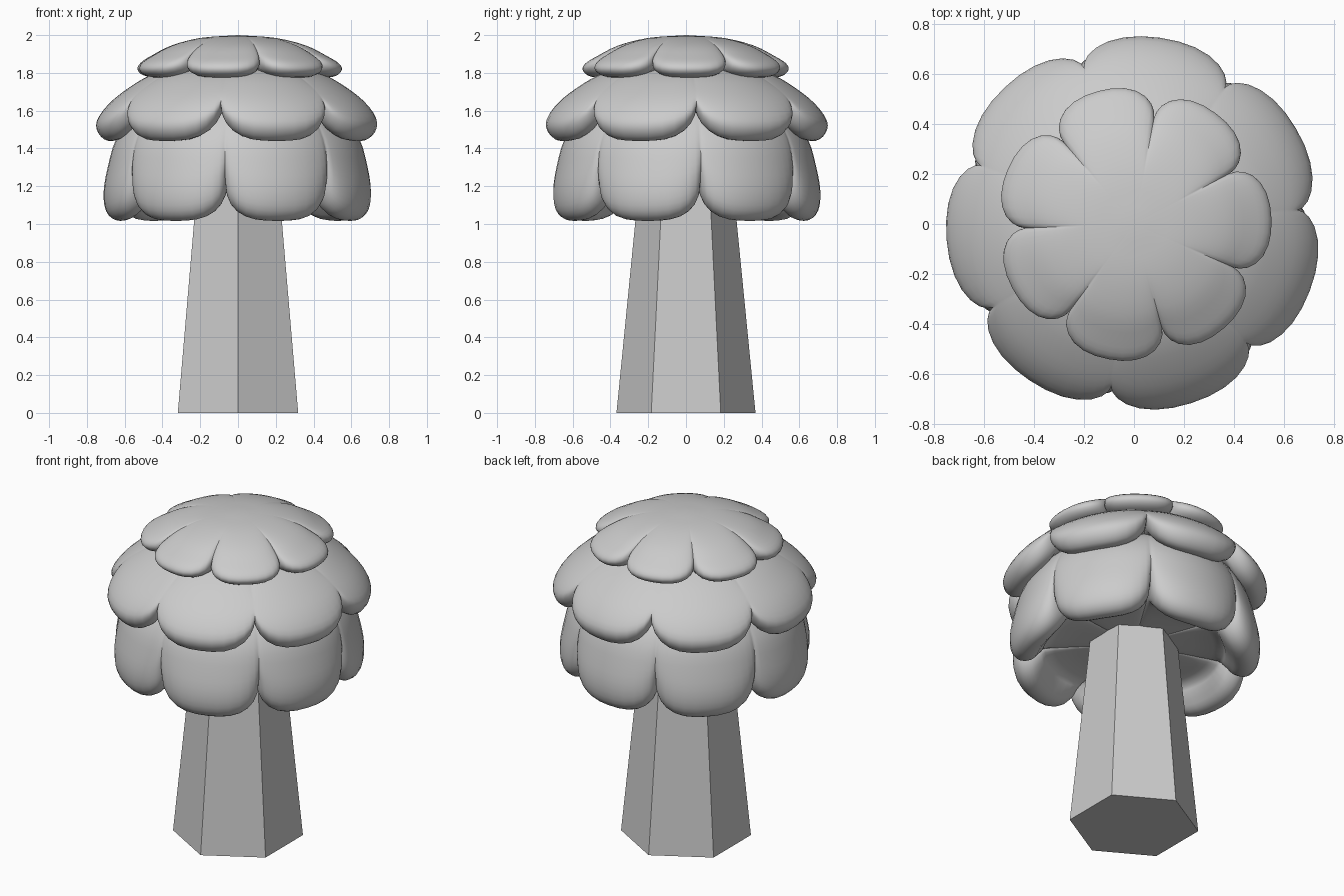
import bpy, bmesh, math
from mathutils import Vector

if "Cube" in bpy.data.objects:
    bpy.data.objects.remove(bpy.data.objects["Cube"])

LOBES = 7
STEPS = 14   # columns per lobe


def catmull(pts, n=3):
    """Smooth a coarse (radius, height) profile."""
    p = [Vector(q) for q in pts]
    p = [2 * p[0] - p[1]] + p + [2 * p[-1] - p[-2]]
    out = []
    for i in range(1, len(p) - 2):
        a, b, c, d = p[i - 1:i + 3]
        for k in range(n):
            t = k / n
            out.append(0.5 * (2 * b + (c - a) * t + (2 * a - 5 * b + 4 * c - d) * t * t
                              + (3 * b - a - 3 * c + d) * t ** 3))
    out.append(p[-2])
    return out


def skin(name, columns, angle):
    """Make a closed solid from vertical profiles, one (theta, profile) per column."""
    bm = bmesh.new()
    top = bm.verts.new((0, 0, columns[0][1][0][1]))
    bot = bm.verts.new((0, 0, columns[0][1][-1][1]))
    grid = [[bm.verts.new((q[0] * math.cos(th), q[0] * math.sin(th), q[1]))
             for q in prof[1:-1]] for th, prof in columns]
    for i, a in enumerate(grid):
        b = grid[(i + 1) % len(grid)]
        bm.faces.new((top, a[0], b[0]))
        for j in range(len(a) - 1):
            bm.faces.new((a[j], a[j + 1], b[j + 1], b[j]))
        bm.faces.new((bot, b[-1], a[-1]))
    bmesh.ops.recalc_face_normals(bm, faces=bm.faces)
    mesh = bpy.data.meshes.new(name)
    bm.to_mesh(mesh)
    bm.free()
    ob = bpy.data.objects.new(name, mesh)
    bpy.context.collection.objects.link(ob)
    bpy.ops.object.select_all(action='DESELECT')
    ob.select_set(True)
    bpy.context.view_layer.objects.active = ob
    bpy.ops.object.shade_smooth_by_angle(angle=math.radians(angle))
    return ob


def leaf_layer(name, lobe, notch, notch_angle, p, q):
    """Scalloped dome: blends from notch profile to lobe profile around the ring."""
    lobe, notch = catmull(lobe), catmull(notch)
    cols = []
    for k in range(LOBES):
        for s in range(STEPS):
            v = math.sin(math.pi / 2 * (2 * s / STEPS - 1))
            f = max(0.0, 1 - abs(v) ** p) ** q
            th = math.radians(notch_angle) + (k + (v + 1) / 2) * 2 * math.pi / LOBES
            cols.append((th, [n.lerp(l, f) for n, l in zip(notch, lobe)]))
    return skin(name, cols, 50)


# Six-sided tapered trunk
trunk_profile = [(0, 1.25), (0.245, 1.25), (0.368, 0), (0, 0)]
skin("trunk", [(math.pi / 2 + i * math.pi / 3, trunk_profile) for i in range(6)], 30)

# Lower skirt of leaves
leaf_layer("lower_leaves",
           [(0, 1.7), (.4, 1.65), (.55, 1.58), (.645, 1.45), (.69, 1.3), (.712, 1.17),
            (.70, 1.07), (.65, 1.02), (.58, 1.03), (.52, 1.1), (.45, 1.16), (0, 1.18)],
           [(0, 1.7), (.4, 1.65), (.55, 1.58), (.635, 1.45), (.66, 1.33), (.65, 1.26),
            (.635, 1.22), (.61, 1.2), (.58, 1.195), (.54, 1.19), (.45, 1.18), (0, 1.18)],
           -96, 3, 0.5)

# Middle ring of leaves
leaf_layer("middle_leaves",
           [(0, 1.86), (.3, 1.84), (.46, 1.79), (.58, 1.72), (.685, 1.635), (.748, 1.545),
            (.74, 1.48), (.69, 1.44), (.62, 1.46), (.57, 1.54), (.4, 1.6), (0, 1.62)],
           [(0, 1.86), (.3, 1.84), (.45, 1.79), (.56, 1.73), (.63, 1.68), (.655, 1.65),
            (.655, 1.63), (.64, 1.615), (.61, 1.605), (.56, 1.6), (.4, 1.6), (0, 1.62)],
           -98, 3, 0.6)

# Top cap of leaves
leaf_layer("top_leaves",
           [(0, 2.0), (.2, 1.985), (.36, 1.945), (.47, 1.89), (.535, 1.85), (.55, 1.815),
            (.52, 1.785), (.46, 1.775), (.4, 1.79), (0, 1.8)],
           [(0, 2.0), (.2, 1.985), (.32, 1.95), (.38, 1.92), (.42, 1.89), (.434, 1.865),
            (.43, 1.85), (.41, 1.835), (.38, 1.82), (0, 1.8)],
           -75, 3, 0.6)
